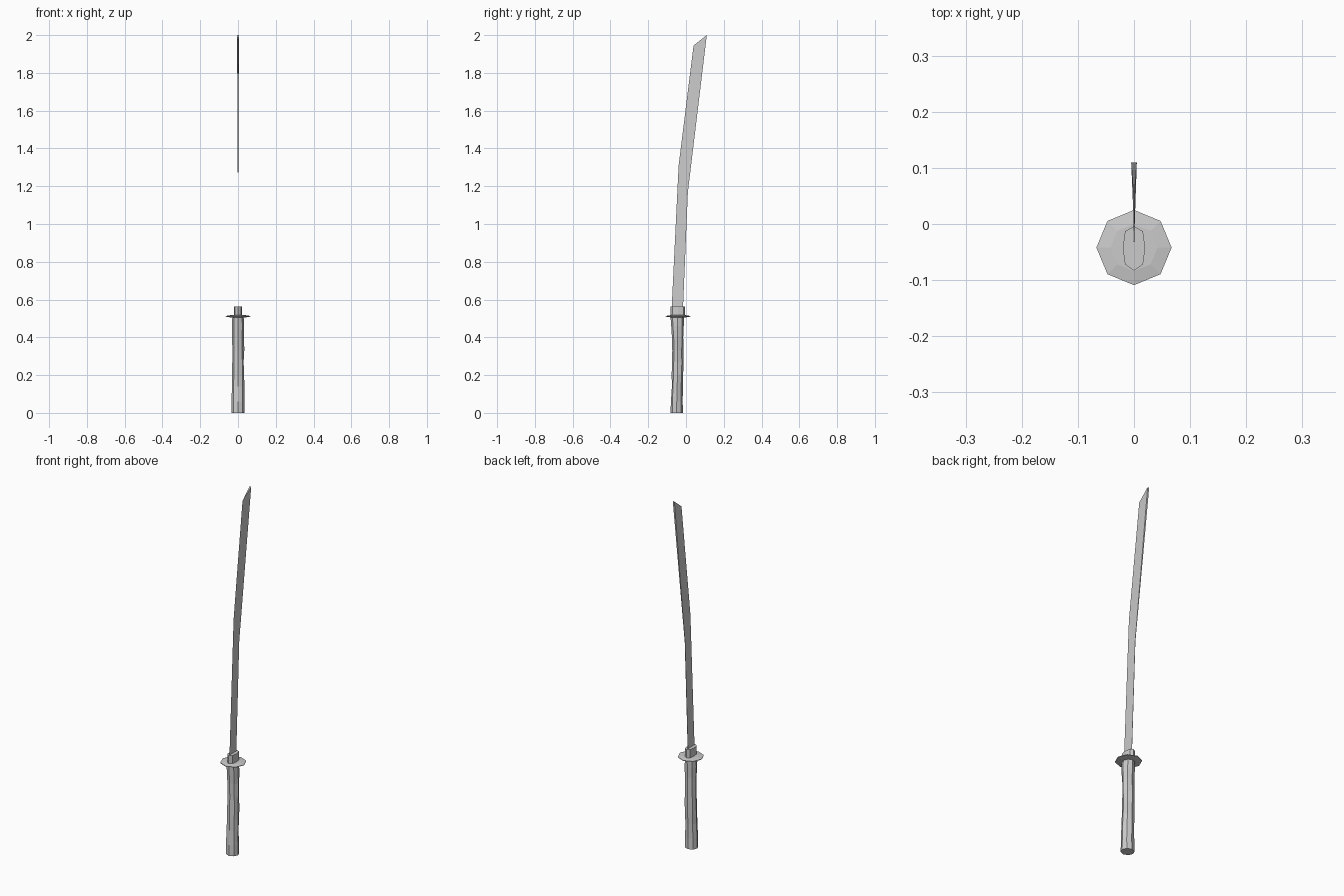
import bpy, bmesh, math, random

if "Cube" in bpy.data.objects:
    bpy.data.objects.remove(bpy.data.objects["Cube"])

random.seed(4)


def loft(name, rings):
    """Join rings of equal point count into a closed, flat-shaded body."""
    bm = bmesh.new()
    loops = [[bm.verts.new(p) for p in ring] for ring in rings]
    n = len(loops[0])
    for a, b in zip(loops, loops[1:]):
        for i in range(n):
            j = (i + 1) % n
            bm.faces.new((a[i], a[j], b[j], b[i]))
    bm.faces.new(loops[0][::-1])
    bm.faces.new(loops[-1])
    bmesh.ops.recalc_face_normals(bm, faces=bm.faces)
    mesh = bpy.data.meshes.new(name)
    bm.to_mesh(mesh)
    bm.free()
    obj = bpy.data.objects.new(name, mesh)
    bpy.context.collection.objects.link(obj)
    return obj


def oval(z, cy, rx, ry, sides=8, wobble=0.0):
    ring = []
    for i in range(sides):
        a = 2 * math.pi * i / sides
        s = 1 - wobble * random.random()
        ring.append((rx * s * math.cos(a), cy + ry * s * math.sin(a), z))
    return ring


# Blade: sharp front edge, spine that thickens from the bend to the tip
# (edge y, edge z, spine y, spine z, half spine thickness)
sections = [(-0.077, 0.53, -0.017, 0.53, 0.0006),
            (-0.039, 1.31, 0.010, 1.17, 0.0008),
            (0.040, 1.945, 0.110, 2.0, 0.005)]
loft("blade", [[(0, ey, ez), (t, sy, sz), (-t, sy, sz)]
               for ey, ez, sy, sz, t in sections])

# Collar at the blade root, an elongated eight-sided sleeve
half = [(0, -0.004), (0.016, -0.013), (0.020, -0.043), (0.016, -0.072)]
outline = half + [(0, -0.083)] + [(-x, y) for x, y in half[:0:-1]]
loft("collar", [[(x, y, z) for x, y in outline] for z in (0.51, 0.563)])

# Octagonal guard with a thin rim
loft("guard", [oval(0.506, -0.042, 0.042, 0.042),
               oval(0.510, -0.042, 0.067, 0.067),
               oval(0.513, -0.042, 0.067, 0.067),
               oval(0.517, -0.042, 0.042, 0.042)])

# Grip: eight-sided, slightly waisted, with uneven wrapped facets
profile = [(0.0, -0.049, 0.035, 0.033, 0), (0.06, -0.049, 0.035, 0.032, 0.04),
           (0.14, -0.047, 0.034, 0.032, 0.14), (0.20, -0.045, 0.034, 0.032, 0.1),
           (0.27, -0.044, 0.034, 0.031, 0.14), (0.33, -0.044, 0.034, 0.032, 0.14),
           (0.40, -0.044, 0.033, 0.033, 0.12), (0.46, -0.045, 0.033, 0.034, 0.06),
           (0.51, -0.046, 0.030, 0.036, 0)]
grip = loft("grip", [oval(z, cy, rx, ry, 8, w) for z, cy, rx, ry, w in profile])
